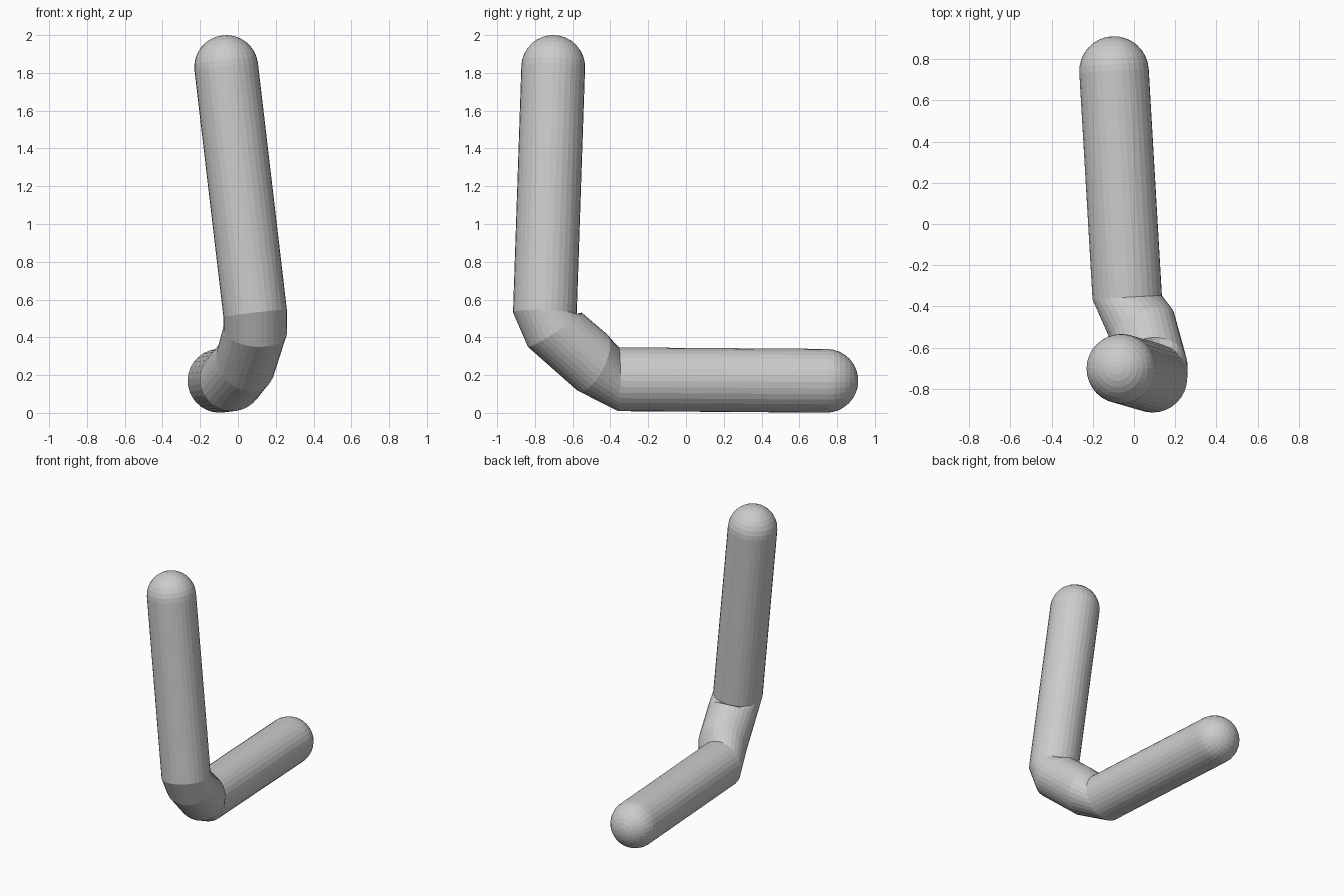
import bpy, bmesh, math
from mathutils import Vector

if "Cube" in bpy.data.objects:
    bpy.data.objects.remove(bpy.data.objects["Cube"])

RADIUS = 0.169
SIDES = 32
CAP_STEPS = 8

top_end = Vector((-0.062, -0.703, 1.831))
upper_joint = Vector((0.091, -0.747, 0.526))
lower_joint = Vector((-0.033, -0.357, 0.178))
far_end = Vector((-0.097, 0.743, 0.170))
down = (upper_joint - top_end).normalized()
along = (far_end - lower_joint).normalized()

# Stations along the bent bar: centre, direction, radius, with rounded end caps
stations = []
for i in range(1, CAP_STEPS):
    a = math.pi / 2 * i / CAP_STEPS
    stations.append((top_end - down * RADIUS * math.cos(a), down, RADIUS * math.sin(a)))
stations += [
    (top_end, down, RADIUS),
    (upper_joint, down, RADIUS),
    (Vector((0.092, -0.694, 0.440)), Vector((-0.08, 0.53, -0.84)), RADIUS),
    (Vector((0.040, -0.497, 0.268)), Vector((-0.40, 0.82, -0.40)), RADIUS),
    (lower_joint, along, RADIUS),
    (far_end, along, RADIUS),
]
for i in range(1, CAP_STEPS):
    a = math.pi / 2 * i / CAP_STEPS
    stations.append((far_end + along * RADIUS * math.sin(a), along, RADIUS * math.cos(a)))

# Loft the rings, carrying the frame along the path without twist
bm = bmesh.new()
side = down.cross(Vector((0, 1, 0))).normalized()
previous = down
rings = []
for centre, direction, radius in stations:
    direction = direction.normalized()
    side = previous.rotation_difference(direction) @ side
    side = (side - direction * side.dot(direction)).normalized()
    other = direction.cross(side)
    previous = direction
    ring = []
    for k in range(SIDES):
        t = 2 * math.pi * k / SIDES
        ring.append(bm.verts.new(centre + (side * math.cos(t) + other * math.sin(t)) * radius))
    rings.append(ring)
for a, b in zip(rings, rings[1:]):
    for k in range(SIDES):
        n = (k + 1) % SIDES
        bm.faces.new((a[k], a[n], b[n], b[k]))

# Close both tips
for ring, tip in ((rings[0], top_end - down * RADIUS), (rings[-1], far_end + along * RADIUS)):
    pole = bm.verts.new(tip)
    for k in range(SIDES):
        bm.faces.new((ring[k], ring[(k + 1) % SIDES], pole))
bmesh.ops.recalc_face_normals(bm, faces=bm.faces[:])

mesh = bpy.data.meshes.new("bent_bar")
bm.to_mesh(mesh)
bm.free()
bpy.context.collection.objects.link(bpy.data.objects.new("bent_bar", mesh))
